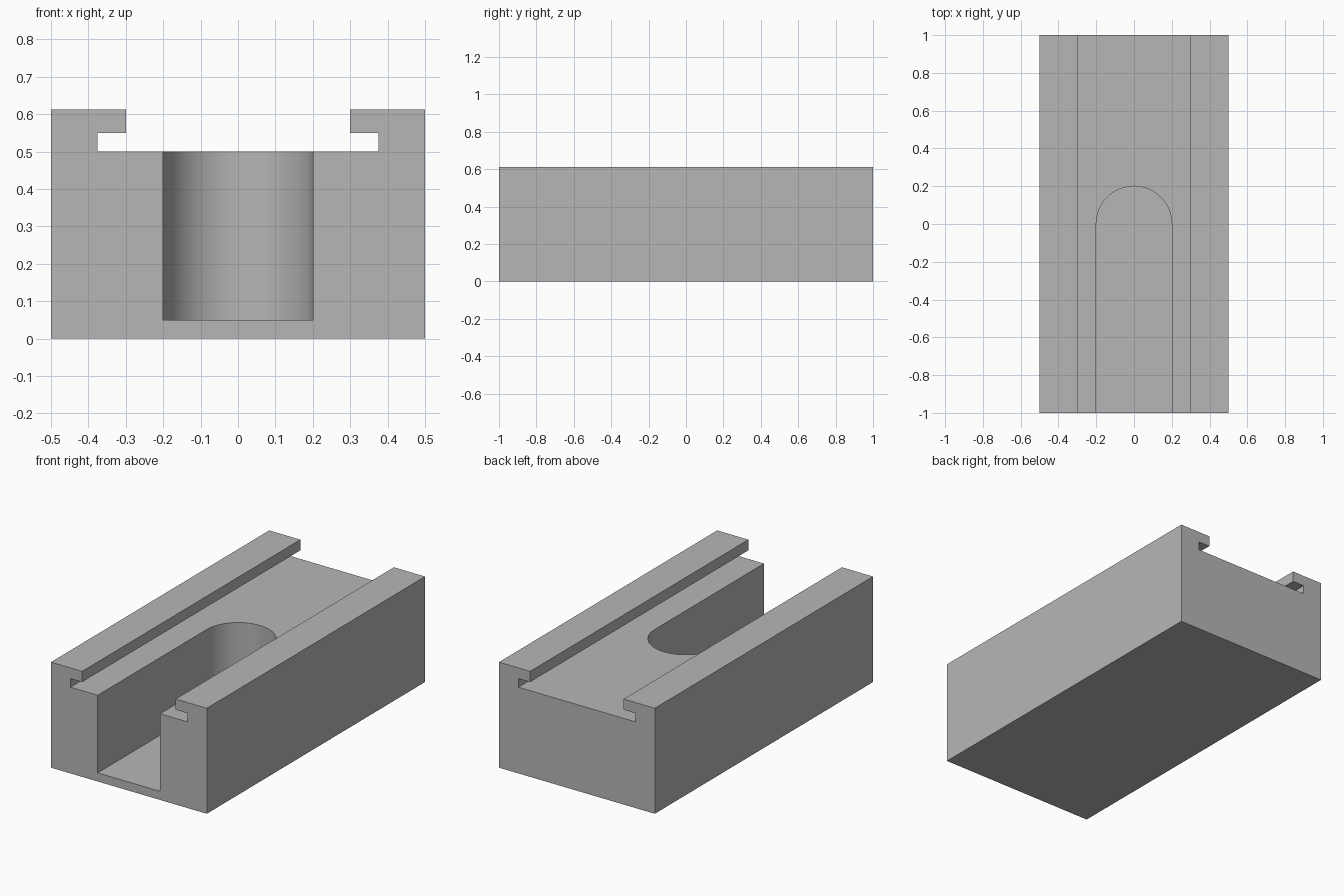
import bpy, bmesh, math
from mathutils import Vector

cube = bpy.data.objects.get("Cube")
if cube:
    bpy.data.objects.remove(cube, do_unlink=True)

LENGTH, HALF_W, HEIGHT = 2.0, 0.5, 0.612
FLOOR, DECK, LIP = 0.05, 0.5, 0.55      # pocket floor, channel floor, underside of lips
GROOVE, GAP, POCKET_R = 0.375, 0.3, 0.2

grey = bpy.data.materials.new("plain grey")
grey.use_nodes = True
colour = (0.47, 0.47, 0.47, 1)
grey.diffuse_color = colour
grey.node_tree.nodes["Principled BSDF"].inputs["Base Color"].default_value = colour


def prism(name, points, offset):
    """Extrude a closed outline along an offset into a solid."""
    bm = bmesh.new()
    face = bm.faces.new([bm.verts.new(p) for p in points])
    ext = bmesh.ops.extrude_face_region(bm, geom=[face])
    verts = [v for v in ext["geom"] if isinstance(v, bmesh.types.BMVert)]
    bmesh.ops.translate(bm, verts=verts, vec=Vector(offset))
    bmesh.ops.recalc_face_normals(bm, faces=bm.faces)
    mesh = bpy.data.meshes.new(name)
    bm.to_mesh(mesh)
    bm.free()
    mesh.materials.append(grey)
    obj = bpy.data.objects.new(name, mesh)
    bpy.context.collection.objects.link(obj)
    return obj


# Rail block: mirrored cross-section with an undercut channel
half = [(HALF_W, 0), (HALF_W, HEIGHT), (GAP, HEIGHT), (GAP, LIP),
        (GROOVE, LIP), (GROOVE, DECK)]
outline = half + [(-x, z) for x, z in reversed(half)]
block = prism("rail_block", [(x, -LENGTH / 2, z) for x, z in outline], (0, LENGTH, 0))

# Pocket: round-ended slot, open at the front
steps = 48
arc = [(POCKET_R * math.cos(math.pi * i / steps),
        POCKET_R * math.sin(math.pi * i / steps), FLOOR) for i in range(steps + 1)]
front = -LENGTH / 2 - 0.1
pocket = prism("pocket_cutter",
               arc + [(-POCKET_R, front, FLOOR), (POCKET_R, front, FLOOR)],
               (0, 0, HEIGHT))
pocket.hide_render = True

cut = block.modifiers.new("pocket", "BOOLEAN")
cut.operation = "DIFFERENCE"
cut.solver = "EXACT"
cut.object = pocket

bpy.ops.object.select_all(action="DESELECT")
block.select_set(True)
bpy.context.view_layer.objects.active = block
bpy.ops.object.modifier_apply(modifier=cut.name)
bpy.data.objects.remove(pocket, do_unlink=True)

# Smooth the round end, keep the edges crisp
bpy.ops.object.shade_smooth_by_angle(angle=math.radians(30))
